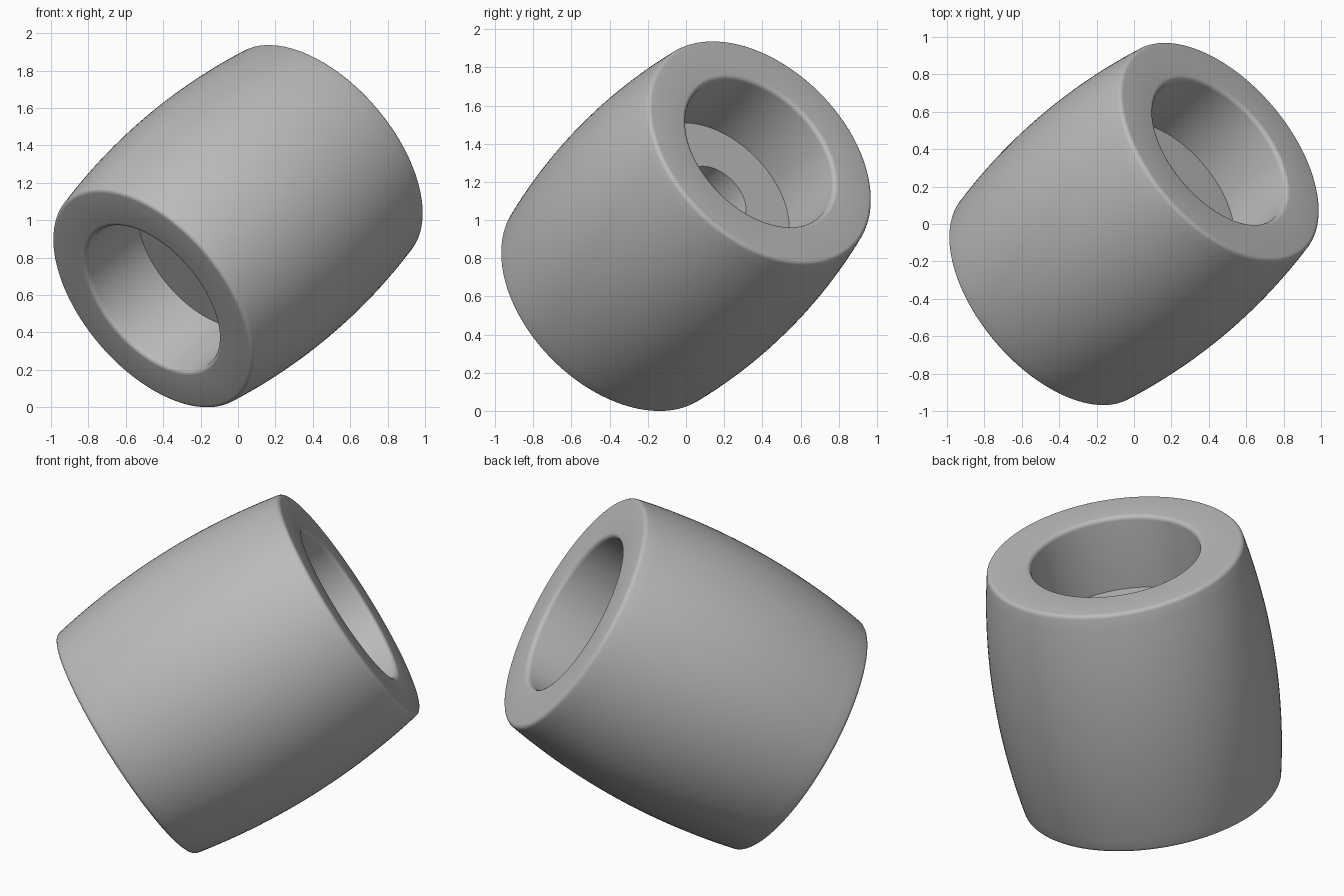
import bpy, bmesh, math
from mathutils import Vector, Matrix

cube = bpy.data.objects.get("Cube")
if cube:
    bpy.data.objects.remove(cube, do_unlink=True)

# Dimensions along and around the roller axis
HALF, END_R, MID_R = 0.718, 0.70, 0.765
BORE_R, HOLE_R, FLOOR = 0.46, 0.19, 0.285
LIP = 0.025
SEGMENTS = 128


def fillet(cr, ct, radius, start, end, steps=5):
    """Arc of (radius, axial) points, angles in degrees."""
    angles = [math.radians(start + (end - start) * i / steps) for i in range(steps + 1)]
    return [(cr + radius * math.cos(a), ct + radius * math.sin(a)) for a in angles]


# Half profile: hole, counterbore, rounded lip, flat end, rounded rim
half = [(HOLE_R, FLOOR), (BORE_R, FLOOR)]
half += fillet(BORE_R + LIP, HALF - LIP, LIP, 180, 90)
half += fillet(END_R - LIP, HALF - LIP, LIP, 90, 10)

# Bulged outer wall down to the middle
top_r, top_t = half[-1]
for i in range(1, 13):
    t = top_t * (1 - i / 12)
    half.append((MID_R - (MID_R - top_r) * (t / top_t) ** 2, t))
profile = half + [(r, -t) for r, t in reversed(half[:-1])]

# Revolve the closed profile
bm = bmesh.new()
rings = []
for s in range(SEGMENTS):
    a = math.tau * s / SEGMENTS
    rings.append([bm.verts.new((r * math.cos(a), r * math.sin(a), t)) for r, t in profile])
n = len(profile)
for s in range(SEGMENTS):
    a, b = rings[s], rings[(s + 1) % SEGMENTS]
    for i in range(n):
        j = (i + 1) % n
        bm.faces.new((a[i], b[i], b[j], a[j]))
bmesh.ops.recalc_face_normals(bm, faces=bm.faces[:])

# Tilt the axis along the diagonal and lift to the ground
axis = Vector((0.46, 0.39, 0.39))
bm.transform(axis.to_track_quat("Z", "Y").to_matrix().to_4x4())
low = min(v.co.z for v in bm.verts)
bm.transform(Matrix.Translation((0, 0, -low)))

mesh = bpy.data.meshes.new("barrel_roller")
bm.to_mesh(mesh)
bm.free()
roller = bpy.data.objects.new("barrel_roller", mesh)
bpy.context.scene.collection.objects.link(roller)

# Plain grey finish
grey = bpy.data.materials.new("plain_grey")
grey.use_nodes = True
colour = (0.5, 0.5, 0.5, 1)
grey.diffuse_color = colour
grey.node_tree.nodes["Principled BSDF"].inputs["Base Color"].default_value = colour
mesh.materials.append(grey)

bpy.ops.object.select_all(action="DESELECT")
roller.select_set(True)
bpy.context.view_layer.objects.active = roller
bpy.ops.object.shade_smooth_by_angle(angle=math.radians(30))
